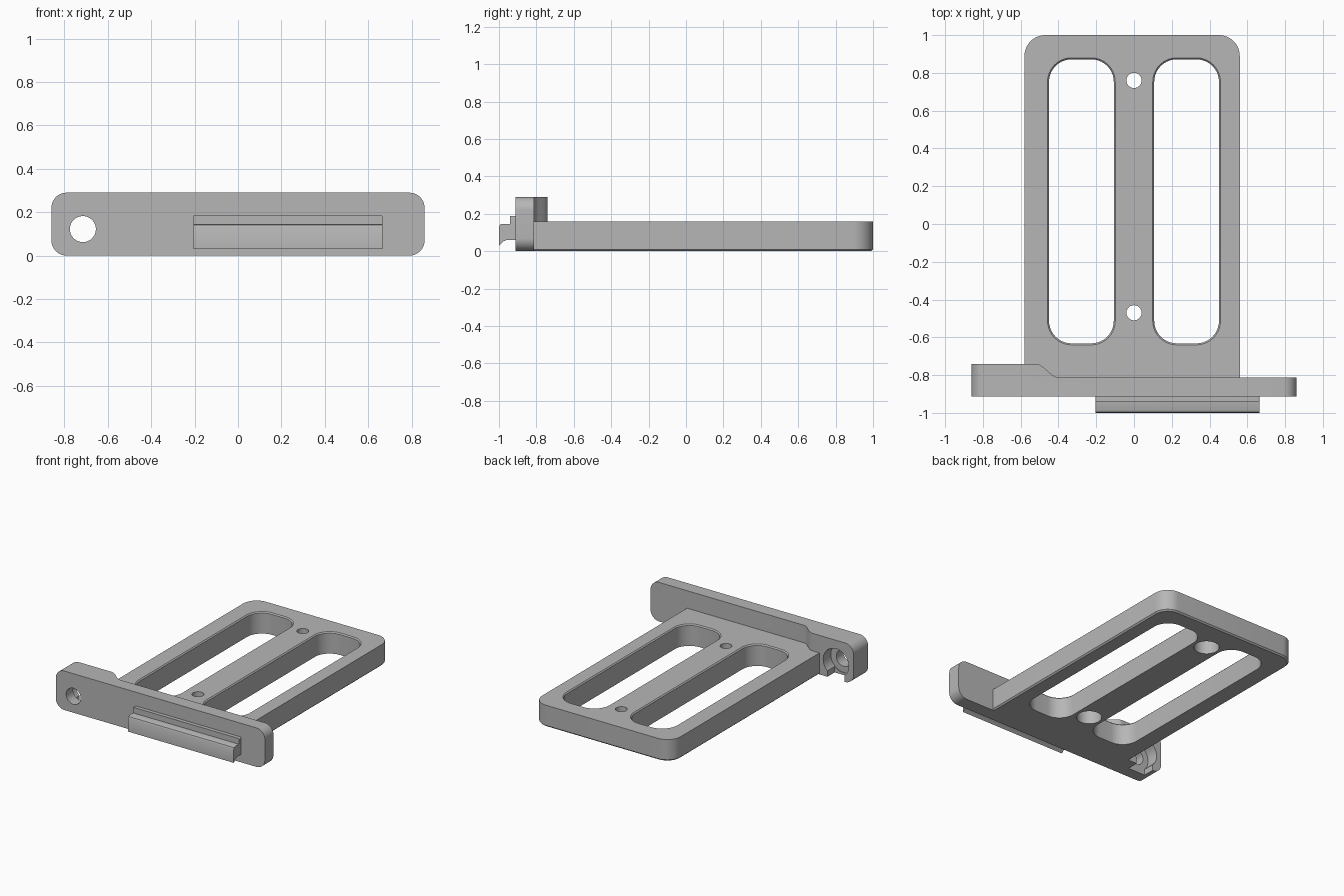
import bpy, bmesh, math
from mathutils import Vector

cube = bpy.data.objects.get("Cube")
if cube:
    bpy.data.objects.remove(cube, do_unlink=True)

grey = bpy.data.materials.new("plain grey")
grey.use_nodes = True
GREY = (0.47, 0.47, 0.47, 1)
grey.diffuse_color = GREY
grey.node_tree.nodes["Principled BSDF"].inputs["Base Color"].default_value = GREY


def rounded(x0, x1, y0, y1, front, back, n=10):
    """Rounded rectangle outline with separate front and back corner radii."""
    pts = []
    corners = [(x1, y1, -1, -1, back), (x0, y1, 1, -1, back),
               (x0, y0, 1, 1, front), (x1, y0, -1, 1, front)]
    for i, (x, y, sx, sy, r) in enumerate(corners):
        for k in range(n + 1 if r else 1):
            a = math.pi / 2 * (i + k / n)
            pts.append((x + sx * r + r * math.cos(a), y + sy * r + r * math.sin(a)) if r else (x, y))
    return pts


def circle(x, y, r, n=40):
    return [(x + r * math.cos(2 * math.pi * k / n), y + r * math.sin(2 * math.pi * k / n)) for k in range(n)]


def loft(name, rings, axis="z"):
    """Join outlines, each with its position along the axis, into a closed solid."""
    place = {"z": lambda p, t: (p[0], p[1], t),
             "y": lambda p, t: (p[0], t, p[1]),
             "x": lambda p, t: (t, p[0], p[1])}[axis]
    bm = bmesh.new()
    loops = [[bm.verts.new(place(p, t)) for p in pts] for pts, t in rings]
    for a, b in zip(loops, loops[1:]):
        for i in range(len(a)):
            j = (i + 1) % len(a)
            bm.faces.new((a[i], a[j], b[j], b[i]))
    bm.faces.new(loops[0][::-1])
    bm.faces.new(loops[-1])
    bmesh.ops.recalc_face_normals(bm, faces=bm.faces)
    mesh = bpy.data.meshes.new(name)
    bm.to_mesh(mesh)
    bm.free()
    mesh.materials.append(grey)
    ob = bpy.data.objects.new(name, mesh)
    bpy.context.collection.objects.link(ob)
    return ob


def boolean(target, tool, operation="DIFFERENCE"):
    mod = target.modifiers.new(tool.name, "BOOLEAN")
    mod.operation, mod.solver, mod.object = operation, "EXACT", tool
    bpy.ops.object.select_all(action="DESELECT")
    target.select_set(True)
    bpy.context.view_layer.objects.active = target
    bpy.ops.object.modifier_apply(modifier=mod.name)
    bpy.data.objects.remove(tool, do_unlink=True)


# Tray with a small chamfer around its underside
full = rounded(-0.58, 0.56, -0.815, 1, 0, 0.11)
inset = rounded(-0.57, 0.55, -0.815, 0.99, 0, 0.10)
tray = loft("tray", [(inset, 0), (full, 0.01), (full, 0.16)])

# Two long slots with softened upper rims
for side in (-1, 1):
    x0, x1 = sorted((side * 0.107, side * 0.45))
    slot = rounded(x0, x1, -0.632, 0.872, 0.12, 0.12)
    rim = rounded(x0 - 0.02, x1 + 0.02, -0.652, 0.892, 0.14, 0.14)
    boolean(tray, loft("slot_cutter", [(slot, -0.1), (slot, 0.152), (rim, 0.172)]))

# Screw holes, counterbored from below
for y in (-0.47, 0.76):
    wide, narrow = circle(0, y, 0.085), circle(0, y, 0.04)
    boolean(tray, loft("screw_cutter", [(wide, -0.1), (wide, 0.1), (narrow, 0.1), (narrow, 0.3)]))

# Front plate: plan with a thicker end joined by an S curve
curve = []
for k in range(17):
    t = k / 16
    curve.append((-0.52 + 0.12 * t, -0.74 - 0.072 * (3 * t * t - 2 * t ** 3)))
plan = [(-0.86, -0.912), (0.86, -0.912), (0.86, -0.812)] + curve[::-1] + [(-0.86, -0.74)]
plate = loft("front_plate", [(plan, 0), (plan, 0.29)])
face = rounded(-0.86, 0.86, 0, 0.29, 0.07, 0.07)
boolean(plate, loft("corner_shape", [(face, -1.2), (face, -0.5)], "y"), "INTERSECT")

# Thumbscrew hole, rear recess and the slot opening it downward
HX, HZ = -0.715, 0.122
hole, recess = circle(HX, HZ, 0.06), circle(HX, HZ, 0.105)
boolean(plate, loft("hole_cutter", [(hole, -1.2), (hole, -0.5)], "y"))
boolean(plate, loft("recess_cutter", [(recess, -0.83), (recess, -0.5)], "y"))
notch = rounded(HX - 0.07, HX + 0.07, -0.1, 0.08, 0, 0)
boolean(plate, loft("notch_cutter", [(notch, -0.825), (notch, -0.5)], "y"))

# Hooked rail with an upright lip on the front face
hook = [(-0.912, 0.06), (-0.96, 0.06), (-0.975, 0.053), (-1, 0.03), (-1, 0.13),
        (-0.995, 0.141), (-0.984, 0.146), (-0.912, 0.146)]
loft("front_rail", [(hook, -0.205), (hook, 0.665)], "x")
lip = rounded(-0.205, 0.665, 0.146, 0.188, 0, 0.008)
loft("rail_lip", [(lip, -0.94), (lip, -0.912)], "y")

# Smooth the rounded surfaces while keeping crisp edges
bpy.ops.object.select_all(action="DESELECT")
for name in ("tray", "front_plate", "front_rail", "rail_lip"):
    bpy.data.objects[name].select_set(True)
bpy.context.view_layer.objects.active = tray
bpy.ops.object.shade_smooth_by_angle(angle=math.radians(30))
